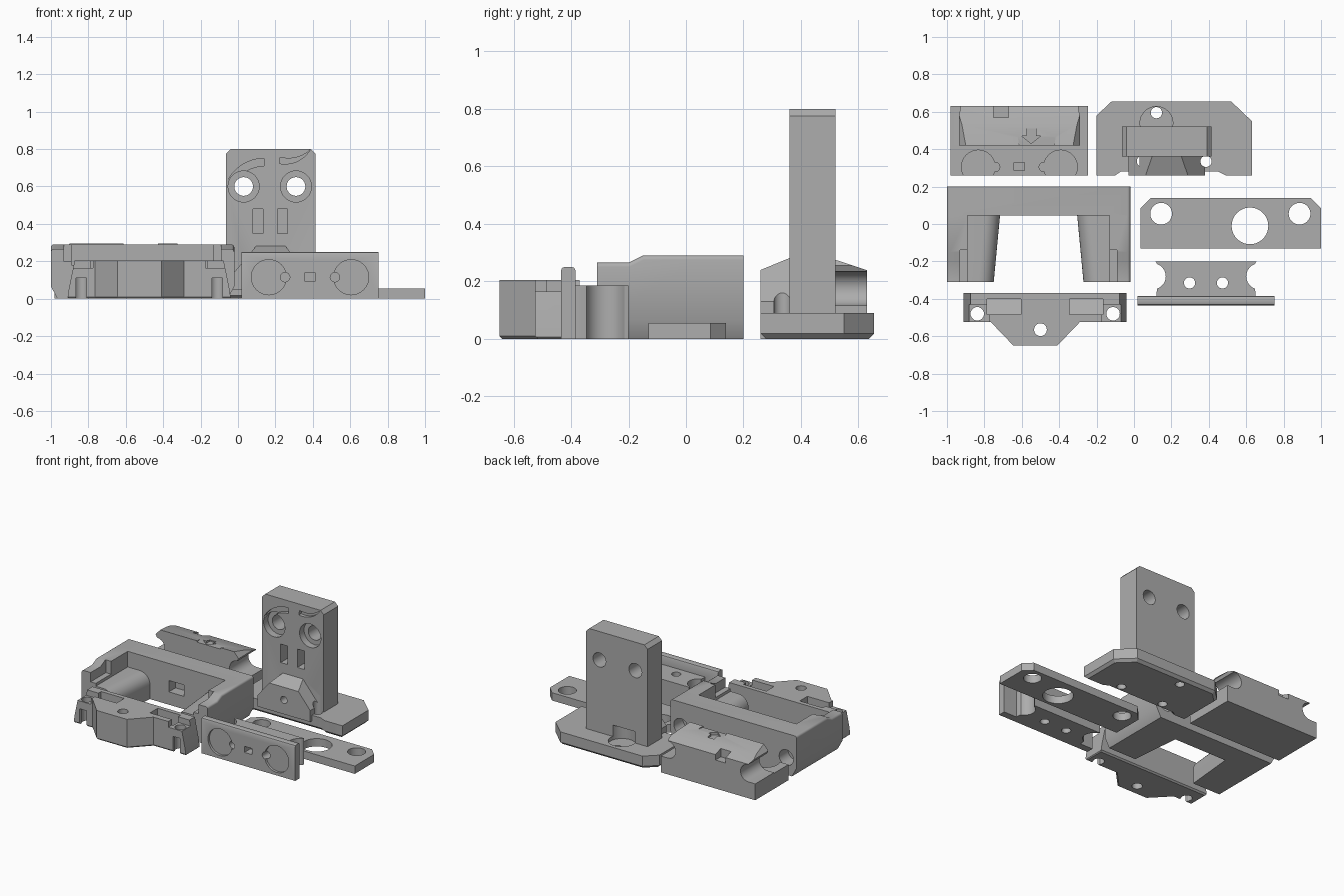
import bpy, bmesh, math
from mathutils import Vector

if "Cube" in bpy.data.objects:
    bpy.data.objects.remove(bpy.data.objects["Cube"], do_unlink=True)

grey = bpy.data.materials.new("plain grey")
grey.use_nodes = True
grey.diffuse_color = (0.42, 0.42, 0.42, 1)
grey.node_tree.nodes["Principled BSDF"].inputs["Base Color"].default_value = (0.42, 0.42, 0.42, 1)


def place(p, h, axis):
    a, b = p
    return {"x": (h, a, b), "y": (a, h, b), "z": (a, b, h)}[axis]


def prism(name, pts, axis, lo, hi, foot=0, bevel=None, width=0.02, segs=4):
    """Extrude a profile along an axis; foot chamfers the floor edges."""
    bm = bmesh.new()
    a = [bm.verts.new(place(p, lo, axis)) for p in pts]
    b = [bm.verts.new(place(p, hi, axis)) for p in pts]
    n = len(pts)
    bm.faces.new(a)
    bm.faces.new(b)
    for i in range(n):
        j = (i + 1) % n
        bm.faces.new((a[i], a[j], b[j], b[i]))
    bmesh.ops.recalc_face_normals(bm, faces=bm.faces)
    if foot:
        low = [e for e in bm.edges if all(v.co.z < 0.001 for v in e.verts)]
        bmesh.ops.bevel(bm, geom=low, offset=foot, segments=1, affect="EDGES")
    if bevel:
        chosen = [e for e in bm.edges if bevel(e.verts[0].co, e.verts[1].co)]
        bmesh.ops.bevel(bm, geom=chosen, offset=width, segments=segs, profile=0.5, affect="EDGES")
    mesh = bpy.data.meshes.new(name)
    bm.to_mesh(mesh)
    bm.free()
    mesh.materials.append(grey)
    ob = bpy.data.objects.new(name, mesh)
    bpy.context.collection.objects.link(ob)
    return ob


def rect(x0, x1, y0, y1):
    return [(x0, y0), (x1, y0), (x1, y1), (x0, y1)]


def disc(x, y, r, n=32):
    return [(x + r * math.cos(i * math.tau / n), y + r * math.sin(i * math.tau / n)) for i in range(n)]


def arc(x, y, r, start, end, n=10):
    steps = [math.radians(start + (end - start) * i / n) for i in range(n + 1)]
    return [(x + r * math.cos(t), y + r * math.sin(t)) for t in steps]


def flip(pts, centre):
    return [(2 * centre - x, y) for x, y in reversed(pts)]


def boolean(ob, kind, tools):
    bpy.context.view_layer.objects.active = ob
    for tool in tools:
        tool.hide_render = True
        mod = ob.modifiers.new("join", "BOOLEAN")
        mod.operation, mod.solver, mod.object = kind, "EXACT", tool
        bpy.ops.object.modifier_apply(modifier=mod.name)
        bpy.data.objects.remove(tool, do_unlink=True)


def cut(ob, *specs):
    boolean(ob, "DIFFERENCE", [prism("cutter", *s) for s in specs])


def finish(ob):
    bpy.ops.object.select_all(action="DESELECT")
    ob.select_set(True)
    bpy.context.view_layer.objects.active = ob
    bpy.ops.object.shade_smooth_by_angle(angle=math.radians(30))


# Upright mounting bracket: base, column and front gusset
base = [(-0.2, 0.26), (-0.1, 0.26), (-0.07, 0.28), (0.45, 0.28), (0.49, 0.26), (0.63, 0.26),
        (0.63, 0.55), (0.52, 0.655), (-0.12, 0.655), (-0.2, 0.58)]
bracket = prism("upright_bracket", base, "z", 0, 0.09, foot=0.018)
column = prism("column", [(-0.065, 0.05), (0.415, 0.05), (0.415, 0.775), (0.39, 0.8),
                          (-0.04, 0.8), (-0.065, 0.775)], "y", 0.36, 0.52)
gusset = prism("gusset", [(-0.03, 0.05), (0.38, 0.05), (0.38, 0.13), (0.25, 0.285),
                          (0.1, 0.285), (-0.03, 0.13)], "y", 0.26, 0.37)
cut(gusset, ([(0.2, 0.215), (0.37, 0.285), (0.37, 0.4), (0.2, 0.4)], "x", -0.1, 0.5))
boolean(bracket, "UNION", [column, gusset])
for x in (0.03, 0.31):
    cut(bracket, (disc(x, 0.6, 0.05), "y", 0.3, 0.6), (disc(x, 0.6, 0.083), "y", 0.3, 0.41))
for x in (0.08, 0.21):
    cut(bracket, (rect(x, x + 0.055, 0.35, 0.48), "y", 0.3, 0.44))
for x in (0.045, 0.385):
    cut(bracket, (disc(x, 0.335, 0.03), "z", -0.1, 0.2))
cut(bracket, (disc(0.12, 0.595, 0.03), "z", -0.1, 0.2),
    (disc(0.12, 0.54, 0.088), "z", 0.065, 0.17),
    (disc(0.175, 0.15, 0.025), "y", 0.2, 0.33))
# Curved slots above the bolt holes
cut(bracket, (arc(0.14, 0.53, 0.22, 90, 150) + arc(0.14, 0.53, 0.18, 150, 90), "y", 0.3, 0.385),
    (arc(0.25, 0.88, 0.16, 260, 325) + arc(0.27, 0.92, 0.17, 315, 255), "y", 0.3, 0.385))
finish(bracket)

# Rear clamp block: grooved wedge on a flat flange
mid = -0.6125
side = [(-0.245, 0), (-0.245, 0.115)] + arc(-0.3, 0.175, 0.06, 270, 90) + [(-0.29, 0.255), (-0.33, 0.3)]
clamp = prism("clamp_block", side + flip(side, mid), "y", 0.42, 0.63)
cut(clamp, ([(0.64, 0.235), (0.53, 0.272), (0.41, 0.297), (0.41, 0.4), (0.64, 0.4)], "x", -1.1, 0))
flange = prism("flange", rect(-0.98, -0.245, 0.26, 0.43), "z", 0, 0.11)
boolean(clamp, "UNION", [flange])
for s in (-1, 1):
    cut(clamp, (disc(mid + s * 0.22, 0.305, 0.09), "z", 0.04, 0.2),
        (disc(mid + s * 0.13, 0.305, 0.025), "z", 0.04, 0.2))
cut(clamp, (rect(mid - 0.028, mid + 0.028, 0.285, 0.328), "z", 0.04, 0.2),
    (rect(-0.75, -0.67, 0.57, 0.7), "z", 0.2, 0.4),
    (disc(-0.52, 0.46, 0.1), "z", 0.285, 0.4))
# Direction arrow engraved in the sloping top
cut(clamp, ([(-0.55, 0.43), (-0.5, 0.47), (-0.525, 0.47), (-0.525, 0.51),
             (-0.575, 0.51), (-0.575, 0.47), (-0.6, 0.47)], "z", 0.268, 0.4))
finish(clamp)

# U-shaped frame with outer arms and tapered inner lugs
frame_mid = -0.51
frame = prism("open_frame", rect(-1, -0.02, 0.045, 0.2), "z", 0, 0.29,
              bevel=lambda a, b: min(a.z, b.z) > 0.28 and abs(a.x - b.x) < 0.1 and a.y != b.y, width=0.015)
arm_side = [(-0.31, 0), (0.06, 0), (0.06, 0.29), (-0.15, 0.29), (-0.2, 0.265), (-0.31, 0.265)]
lug = [(-0.9, -0.31), (-0.75, -0.31), (-0.715, 0.06), (-0.9, 0.06)]
parts = []
for s in (0, 1):
    x0, x1 = ((-1, -0.89), (-0.13, -0.02))[s]
    outer, inner = ((-1, -0.89), (-0.02, -0.13))[s]
    arm = prism("arm", arm_side, "x", x0, x1,
                bevel=lambda a, b: a.z > 0.26 and b.z > 0.26 and abs(a.x - outer) < 0.001
                and abs(b.x - outer) < 0.001, width=0.015)
    cut(arm, (rect(min(inner, inner + 0.04 * (2 * s - 1)), max(inner, inner + 0.04 * (2 * s - 1)),
                   -0.35, -0.14), "z", 0.2, 0.4))
    outline = flip(lug, frame_mid) if s else lug
    rounded = prism("lug", outline, "z", 0, 0.18,
                    bevel=lambda a, b: a.z > 0.17 and b.z > 0.17 and abs(a.y - b.y) > 0.2
                    and abs(a.x - frame_mid) < 0.3, width=0.08, segs=8)
    parts += [arm, rounded]
boolean(frame, "UNION", parts)
# Sloped underside along the outer walls
cut(frame, ([(-1.1, -0.1), (-0.965, -0.1), (-0.965, 0), (-1, 0.065), (-1.1, 0.065)], "y", -0.5, 0.4),
    ([(0.1, -0.1), (-0.055, -0.1), (-0.055, 0), (-0.02, 0.065), (0.1, 0.065)], "y", -0.5, 0.4))
for x in (-0.92, -0.1):
    cut(frame, (disc(x, 0.12, 0.055), "y", 0.1, 0.3))
cut(frame, (rect(-0.57, -0.45, 0.09, 0.17), "y", 0, 0.12))
finish(frame)

# Flat strap with three holes
strap = prism("flat_strap", [(0.035, -0.13), (1, -0.13), (1, 0.085), (0.945, 0.14),
                             (0.09, 0.14), (0.035, 0.085)], "z", 0, 0.055)
for x, y, r in ((0.145, 0.055, 0.058), (0.885, 0.055, 0.058), (0.62, -0.01, 0.098)):
    cut(strap, (disc(x, y, r, 40), "z", -0.1, 0.2))
finish(strap)

# Waisted block behind an upright face plate
centre = 0.385
plate = prism("face_plate", rect(0.02, 0.75, 0, 0.25), "y", -0.435, -0.385,
              bevel=lambda a, b: a.z > 0.2 and b.z > 0.2 and abs(a.x - b.x) > 0.5, width=0.012, segs=2)
waist = [(0.65, -0.4), (0.65, -0.37)] + arc(0.67, -0.28, 0.07, 250, 110) + [(0.655, -0.2)]
block = prism("waisted_block", waist + flip(waist, centre), "z", 0, 0.185)
boolean(plate, "UNION", [block])
for s in (-1, 1):
    cut(plate, (disc(centre + s * 0.22, 0.115, 0.094), "y", -0.5, -0.418),
        (disc(centre + s * 0.133, 0.115, 0.025), "y", -0.5, -0.36),
        (disc(centre + s * 0.088, -0.315, 0.03), "z", -0.1, 0.3))
cut(plate, (rect(centre - 0.03, centre + 0.03, 0.095, 0.138), "y", -0.5, -0.37))
finish(plate)

# Front bumper with a projecting nose and slanted ends
mid = -0.475
nose = [(-0.915, -0.525), (-0.765, -0.525), (-0.645, -0.65), (-0.41, -0.65), (-0.29, -0.525),
        (-0.035, -0.525), (-0.035, -0.37), (-0.915, -0.37)]
bumper = prism("front_bumper", nose, "z", 0, 0.205, foot=0.01)
for s in (-1, 1):
    tilt = [(mid + s * 0.45, -0.1), (mid + s * 0.43, 0.05), (mid + s * 0.395, 0.22), (mid + s * 0.6, 0.22),
            (mid + s * 0.6, -0.1)]
    hx, px = mid + s * 0.363, mid + s * 0.22
    cut(bumper, (tilt, "y", -0.8, 0),
        (disc(hx, -0.48, 0.036), "z", -0.1, 0.3),
        (rect(hx - 0.028, hx + 0.028, -0.1, 0.11), "y", -0.6, -0.48),
        ([(-0.485, 0.12), (-0.4, 0.09), (-0.4, 0.3), (-0.485, 0.3)], "x", px - 0.09, px + 0.09),
        (rect(min(mid + s * 0.3, mid + s * 0.5), max(mid + s * 0.3, mid + s * 0.5), -0.6, -0.43),
         "z", 0.165, 0.3))
cut(bumper, (disc(-0.5, -0.565, 0.034), "z", -0.1, 0.3))
finish(bumper)
